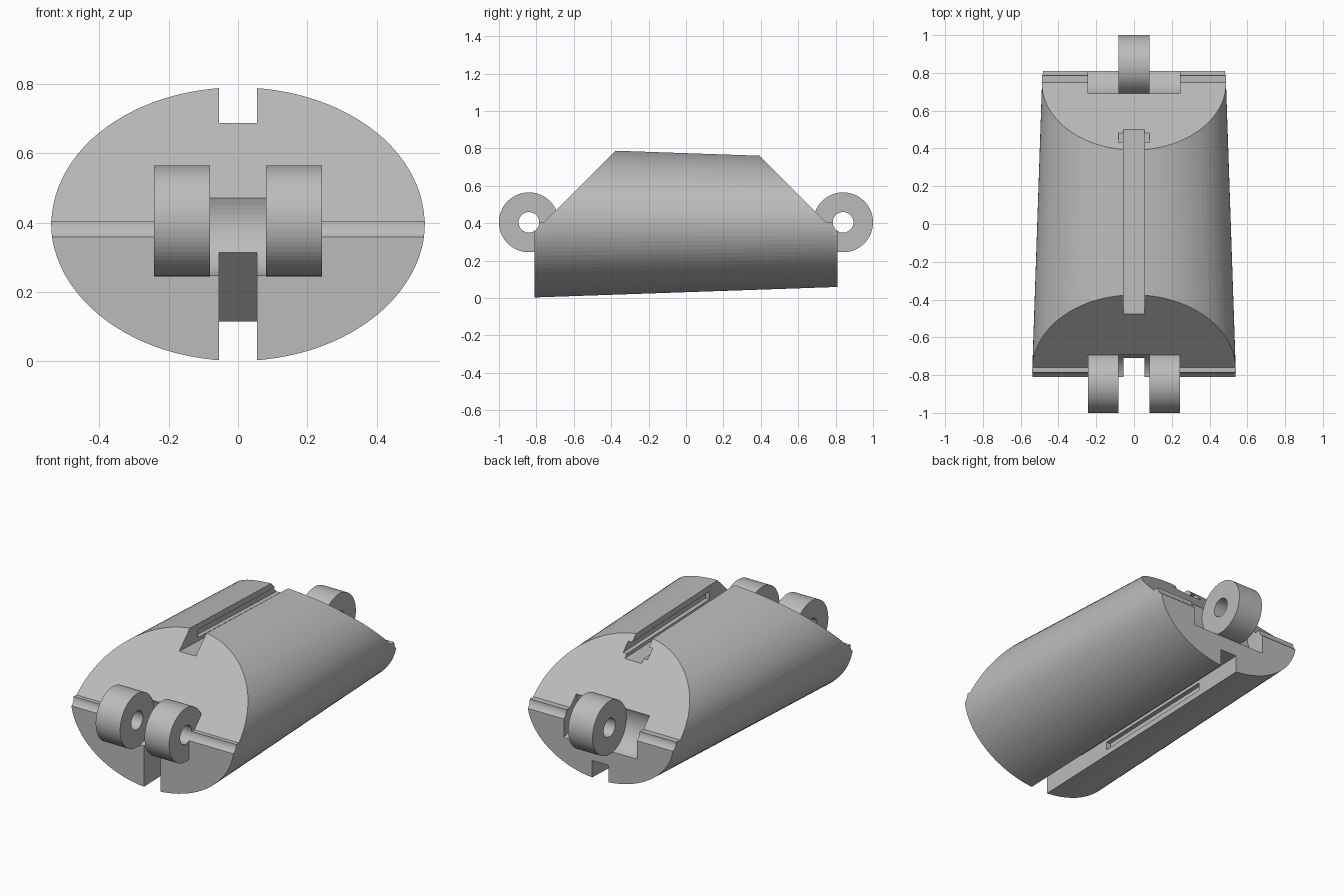
import bpy, bmesh, math

cube = bpy.data.objects.get("Cube")
if cube:
    bpy.data.objects.remove(cube, do_unlink=True)

grey = bpy.data.materials.new("plain grey")
grey.use_nodes = True
grey.diffuse_color = (0.5, 0.5, 0.5, 1)
grey.node_tree.nodes["Principled BSDF"].inputs["Base Color"].default_value = (0.5, 0.5, 0.5, 1)


def loft(name, ring_a, ring_b):
    """Solid between two matching rings of points."""
    bm = bmesh.new()
    a = [bm.verts.new(p) for p in ring_a]
    b = [bm.verts.new(p) for p in ring_b]
    n = len(a)
    for i in range(n):
        j = (i + 1) % n
        bm.faces.new((a[i], a[j], b[j], b[i]))
    bm.faces.new(a[::-1])
    bm.faces.new(b)
    bmesh.ops.recalc_face_normals(bm, faces=bm.faces)
    mesh = bpy.data.meshes.new(name)
    bm.to_mesh(mesh)
    bm.free()
    mesh.materials.append(grey)
    ob = bpy.data.objects.new(name, mesh)
    bpy.context.collection.objects.link(ob)
    return ob


def prism(name, x0, x1, profile):
    """Side profile of (y, z) points extruded along x."""
    return loft(name, [(x0, y, z) for y, z in profile], [(x1, y, z) for y, z in profile])


def circle(cy, cz, r, n=64):
    return [(cy + r * math.cos(2 * math.pi * i / n), cz + r * math.sin(2 * math.pi * i / n))
            for i in range(n)]


def ellipse(y, rx, cz, rz, n=96):
    return [(rx * x, y, cz + rz * z) for x, z in circle(0, 0, 1, n)]


def combine(target, tool, operation):
    mod = target.modifiers.new(operation, 'BOOLEAN')
    mod.operation = operation
    mod.solver = 'EXACT'
    mod.object = tool
    bpy.context.view_layer.objects.active = target
    bpy.ops.object.modifier_apply(modifier=mod.name)
    bpy.data.objects.remove(tool, do_unlink=True)


def cut(x0, x1, profile):
    combine(body, prism("cutter", x0, x1, profile), 'DIFFERENCE')


PIVOT_Y, PIVOT_Z = 0.84, 0.405
LUG_R, HOLE_R = 0.16, 0.055
INNER, OUTER, SLOT = 0.081, 0.243, 0.055

# Tapered elliptical body
body = loft("link_body", ellipse(-0.81, 0.54, 0.403, 0.402), ellipse(0.81, 0.485, 0.403, 0.346))

# Sloped upper ends
cut(-1, 1, [(-1, PIVOT_Z), (-0.76, PIVOT_Z), (-0.165, 1), (-1, 1)])
cut(-1, 1, [(1, PIVOT_Z), (0.75, PIVOT_Z), (0.155, 1), (1, 1)])

# Top slot and its side grooves
cut(-SLOT, SLOT, [(-1, 0.706), (1, 0.636), (1, 1), (-1, 1)])
cut(-INNER, INNER, [(-0.3, 0.702), (0.6, 0.670), (0.6, 0.718), (-0.3, 0.75)])

# Bottom slot with a ramp at the front, and its side grooves
cut(-SLOT, SLOT, [(-0.9, -0.1), (1, -0.1), (1, 0.167), (-0.51, 0.115), (-0.9, 0.505)])
cut(-INNER, INNER, [(-0.3, 0.055), (0.49, 0.082), (0.49, 0.13), (-0.3, 0.103)])

# Hinge clearances and lugs: two lugs in front, one behind
outer_spans = [(-OUTER, -INNER), (INNER, OUTER)]
centre_span = [(-INNER, INNER)]
for y, lugs, gaps in ((-PIVOT_Y, outer_spans, centre_span), (PIVOT_Y, centre_span, outer_spans)):
    for x0, x1 in gaps:
        cut(x0, x1, circle(y, PIVOT_Z, LUG_R))
    for x0, x1 in lugs:
        combine(body, prism("lug", x0, x1, circle(y, PIVOT_Z, LUG_R)), 'UNION')
    # Pin hole across the full width
    cut(-1, 1, circle(y, PIVOT_Z, HOLE_R, 48))
